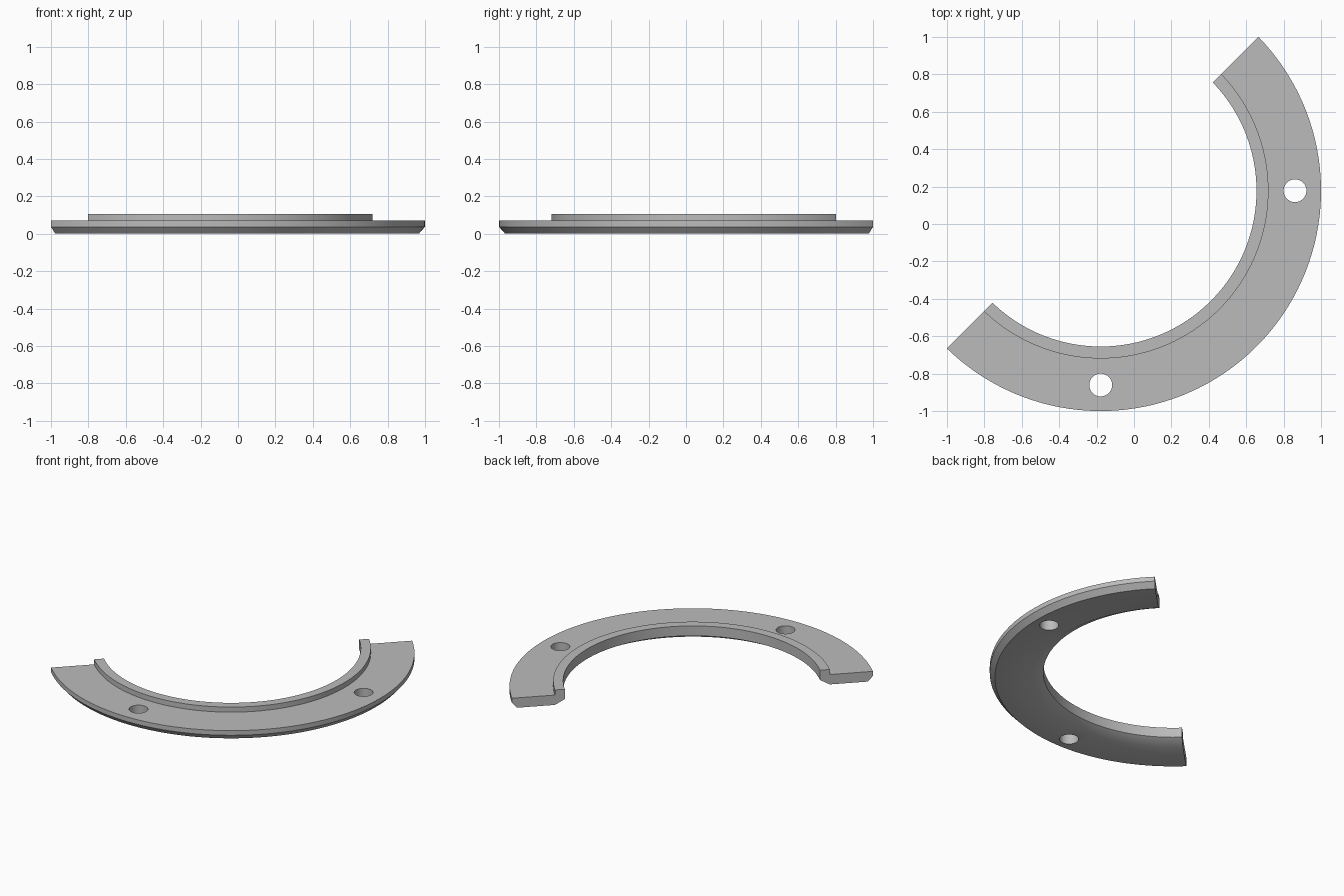
import bpy, bmesh, math
from mathutils import Vector

cube = bpy.data.objects.get("Cube")
if cube:
    bpy.data.objects.remove(cube, do_unlink=True)

CENTRE = Vector((-0.178, 0.178, 0))
AXIS = (0, 0, 1)

grey = bpy.data.materials.new("plain_grey")
grey.use_nodes = True
colour = (0.5, 0.5, 0.5, 1)
grey.diffuse_color = colour
grey.node_tree.nodes["Principled BSDF"].inputs["Base Color"].default_value = colour

# Cross-section (radius, height): raised inner lip, flange, chamfered underside
PROFILE = [(0.833, 0.036), (0.897, 0), (1.145, 0), (1.178, 0.037),
           (1.178, 0.07), (0.897, 0.07), (0.897, 0.106), (0.833, 0.106)]

# Half ring swept from the lower left round to the upper right
bm = bmesh.new()
start = Vector((-1, -1, 0)).normalized()
verts = [bm.verts.new(CENTRE + start * r + Vector((0, 0, z))) for r, z in PROFILE]
edges = [bm.edges.new((a, b)) for a, b in zip(verts, verts[1:] + verts[:1])]
bmesh.ops.spin(bm, geom=verts + edges, cent=CENTRE, axis=AXIS,
               angle=math.pi, steps=96)

# Trim both ends along the parting plane and close them
normal = Vector((-1, 1, 0)).normalized()
bmesh.ops.bisect_plane(bm, geom=bm.verts[:] + bm.edges[:] + bm.faces[:],
                       plane_co=CENTRE - normal * 0.015, plane_no=normal,
                       clear_outer=True)
bmesh.ops.holes_fill(bm, edges=[e for e in bm.edges if e.is_boundary], sides=0)
bmesh.ops.recalc_face_normals(bm, faces=bm.faces[:])

mesh = bpy.data.meshes.new("half_ring_flange")
bm.to_mesh(mesh)
bm.free()
mesh.materials.append(grey)
ring = bpy.data.objects.new("half_ring_flange", mesh)
bpy.context.collection.objects.link(ring)


def drill(direction):
    """Cut one bolt hole through the flange."""
    bpy.ops.mesh.primitive_cylinder_add(
        vertices=48, radius=0.061, depth=0.5,
        location=CENTRE + Vector(direction) * 1.039)
    cutter = bpy.context.object
    cutter.name = "bolt_hole_cutter"
    cutter.hide_render = True
    cutter.data.materials.append(grey)
    bpy.context.view_layer.objects.active = ring
    cut = ring.modifiers.new("bolt_hole", "BOOLEAN")
    cut.operation = "DIFFERENCE"
    cut.solver = "EXACT"
    cut.object = cutter
    bpy.ops.object.modifier_apply(modifier=cut.name)
    bpy.data.objects.remove(cutter, do_unlink=True)


for direction in ((1, 0, 0), (0, -1, 0)):
    drill(direction)

# Smooth curved walls, crisp rims
bpy.ops.object.select_all(action="DESELECT")
ring.select_set(True)
bpy.context.view_layer.objects.active = ring
bpy.ops.object.shade_smooth_by_angle(angle=math.radians(30))
